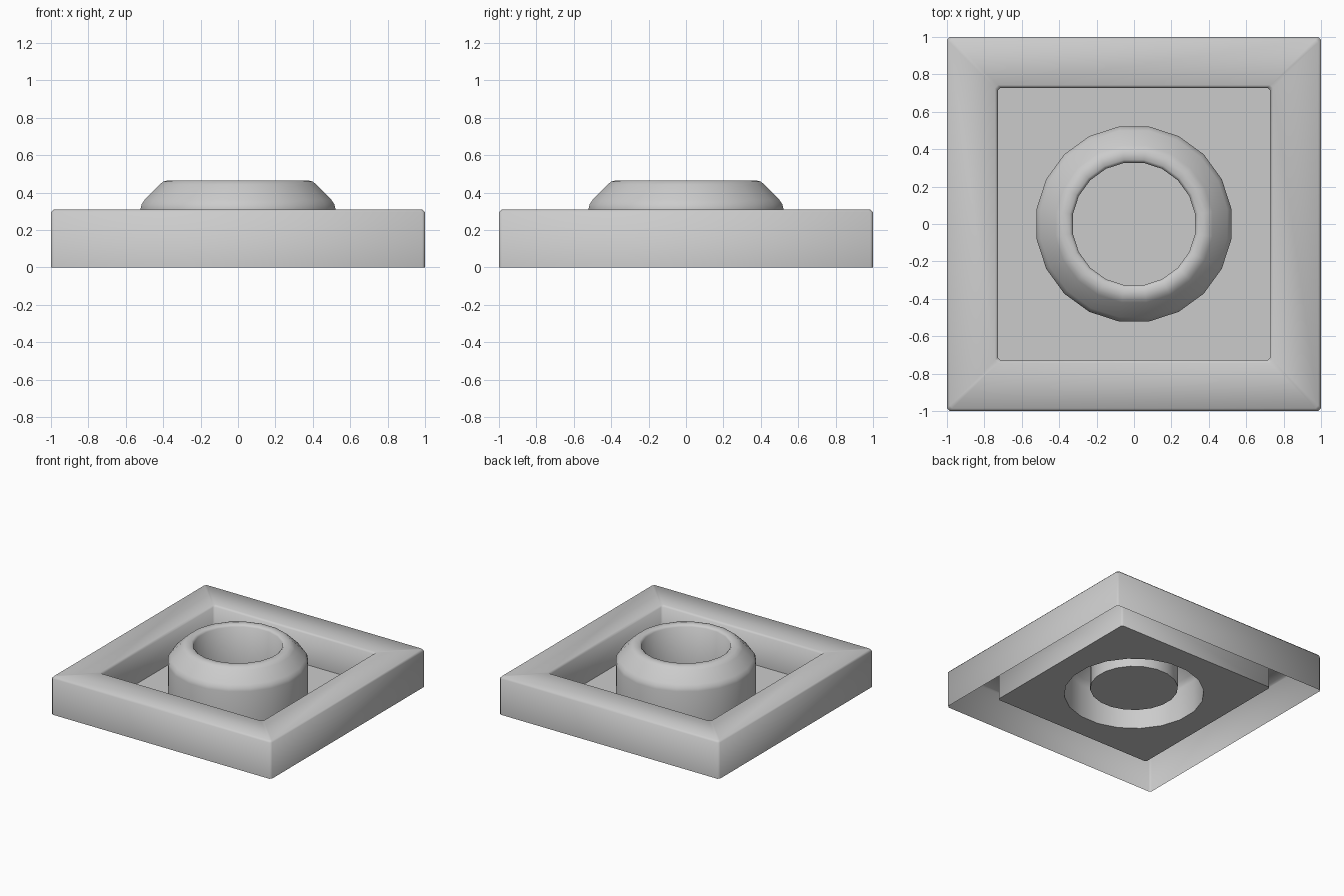
import bpy, bmesh, math

if "Cube" in bpy.data.objects:
    bpy.data.objects.remove(bpy.data.objects["Cube"])


def square_loop(bm, h, z, c=0.015):
    """Square outline with small corner chamfers."""
    pts = [(h, -h + c), (h, h - c), (h - c, h), (-h + c, h),
           (-h, h - c), (-h, -h + c), (-h + c, -h), (h - c, -h)]
    return [bm.verts.new((x, y, z)) for x, y in pts]


def round_loop(bm, r, z, n=20):
    """Twenty-sided outline with flats facing the axes."""
    return [bm.verts.new((r * math.cos((i + 0.5) * math.tau / n),
                          r * math.sin((i + 0.5) * math.tau / n), z))
            for i in range(n)]


def skin(bm, loops):
    for a, b in zip(loops, loops[1:]):
        n = len(a)
        for i in range(n):
            j = (i + 1) % n
            bm.faces.new((a[i], a[j], b[j], b[i]))


def loop_edges(bm, loop):
    return [bm.edges.get((v, loop[i - 1])) for i, v in enumerate(loop)]


FLOOR = 0.045
bm = bmesh.new()

# Hollow square frame: outer wall, bevelled rim, recess wall
frame = [square_loop(bm, h, z) for h, z in
         [(1, 0), (1, 0.295), (0.985, 0.31), (0.743, 0.31),
          (0.728, 0.295), (0.728, FLOOR)]]
skin(bm, frame)

# Raised collar with sloped shoulder and a central well
collar = [round_loop(bm, r, z) for r, z in
          [(0.527, FLOOR), (0.527, 0.315), (0.521, 0.338), (0.505, 0.362),
           (0.425, 0.442), (0.405, 0.459), (0.38, 0.465), (0.347, 0.465),
           (0.331, 0.45), (0.331, 0.092)]]
skin(bm, collar)
bm.faces.new(collar[-1])

# Recess floor between frame and collar
bmesh.ops.triangle_fill(bm, use_beauty=True, use_dissolve=False,
                        normal=(0, 0, 1),
                        edges=loop_edges(bm, frame[-1]) + loop_edges(bm, collar[0]))
bmesh.ops.recalc_face_normals(bm, faces=bm.faces)
bm.faces.ensure_lookup_table()
if bm.faces[0].normal.x < 0:
    bmesh.ops.reverse_faces(bm, faces=bm.faces)

mesh = bpy.data.meshes.new("socket_plate")
bm.to_mesh(mesh)
bm.free()
plate = bpy.data.objects.new("socket_plate", mesh)
bpy.context.collection.objects.link(plate)
bpy.context.view_layer.objects.active = plate
plate.select_set(True)
bpy.ops.object.shade_smooth_by_angle(angle=math.radians(50))
